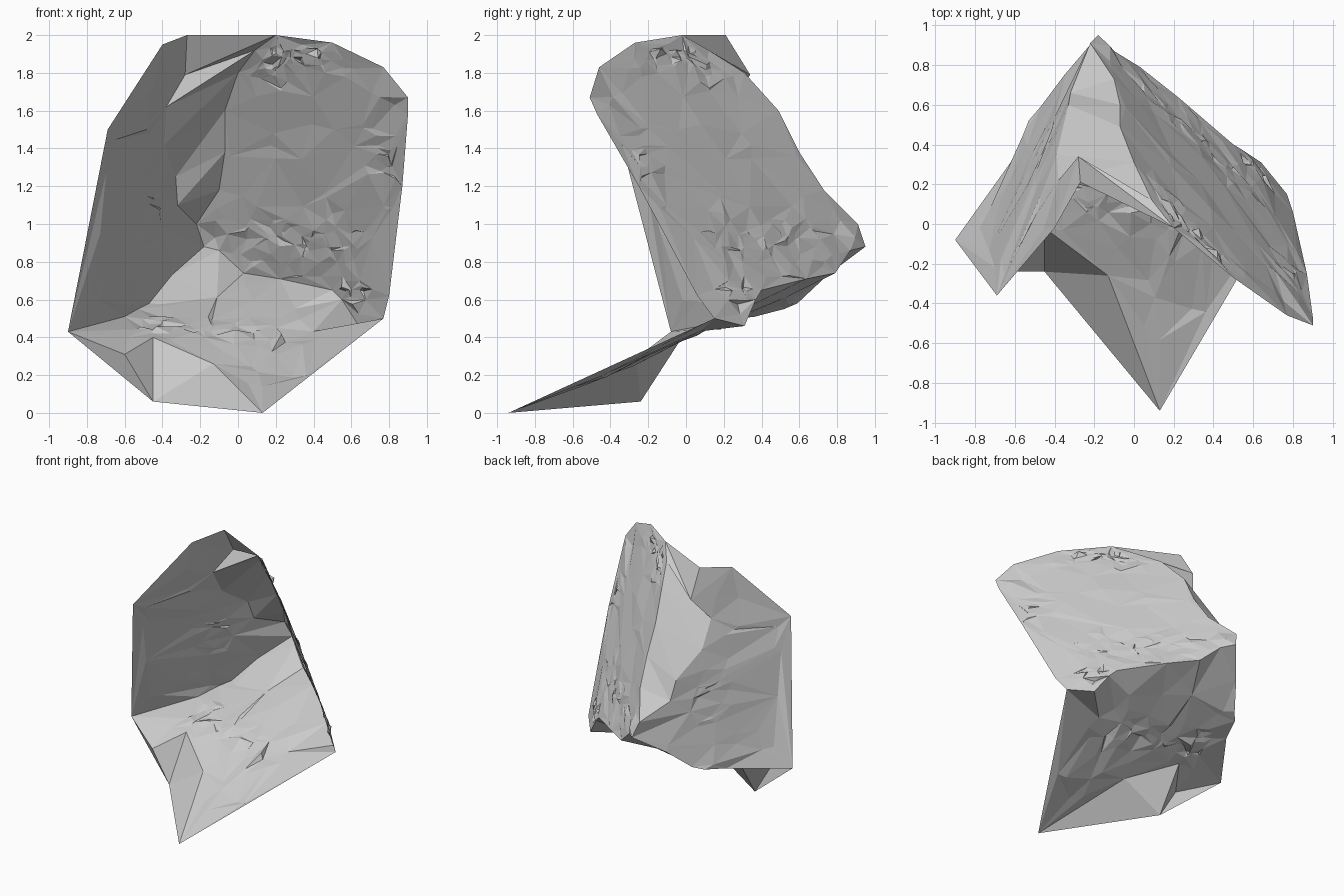
import bpy, random
from mathutils import Vector
from mathutils.geometry import delaunay_2d_cdt

if "Cube" in bpy.data.objects:
    bpy.data.objects.remove(bpy.data.objects["Cube"])

random.seed(4)


def make(name, verts, faces):
    me = bpy.data.meshes.new(name)
    me.from_pydata(verts, [], faces)
    me.validate()
    ob = bpy.data.objects.new(name, me)
    bpy.context.collection.objects.link(ob)
    return ob


def sheet(name, outline, axis, plane, clusters, extra=()):
    """Rough scanned sheet: outline filled with scattered points, depth along one axis."""
    u, v = [i for i in range(3) if i != axis]
    a, b, c = plane
    base = lambda p: a + b * p[0] + c * p[1]
    rim = [(Vector((p[u], p[v])), p[axis]) for p in outline]
    n = len(rim)
    pts = [r[0] for r in rim]
    lo = [min(p[i] for p in pts) for i in (0, 1)]
    hi = [max(p[i] for p in pts) for i in (0, 1)]
    scatter = [Vector([random.uniform(lo[i], hi[i]) for i in (0, 1)]) for _ in range(45)]
    for cx, cy, sx, sy, count in clusters:
        scatter += [Vector((random.gauss(cx, sx), random.gauss(cy, sy))) for _ in range(count)]

    def rim_gap(p):
        gaps = []
        for i in range(n):
            s, e = pts[i], pts[(i + 1) % n]
            t = max(0, min(1, (p - s).dot(e - s) / (e - s).length_squared))
            gaps.append((p - s.lerp(e, t)).length)
        return min(gaps)

    scatter = [p for p in scatter if rim_gap(p) > 0.03]
    res = delaunay_2d_cdt(pts + scatter, [(i, (i + 1) % n) for i in range(n)], [], 1, 1e-5)
    verts = []
    for p in res[0]:
        w = [1 / ((p - q).length_squared + 1e-9) for q, _ in rim]
        d = base(p) + sum(k * (dep - base(q)) for k, (q, dep) in zip(w, rim)) / sum(w)
        if rim_gap(p) > 0.02:
            d += random.gauss(0, 0.02 if random.random() < 0.1 else 0.006)
        co = [0, 0, 0]
        co[u], co[v], co[axis] = p[0], p[1], d
        verts.append(co)
    faces = [list(f) for f in res[2]]
    # loose triangles hanging off the outline
    for tri in extra:
        faces.append(list(range(len(verts), len(verts) + 3)))
        verts += [list(p) for p in tri]
    used = sorted({i for f in faces for i in f})
    remap = {o: i for i, o in enumerate(used)}
    return make(name, [verts[i] for i in used], [[remap[i] for i in f] for f in faces])


# shared corner points and seams
L, R, F = (-.9, -.08, .43), (.77, .15, .5), (.13, -.94, 0)
K, J = (-.18, .95, .88), (-.22, .91, 1.0)
left_seam = [L, (-.6, .34, .51), (-.53, .52, .55), (-.47, .59, .58), (-.35, .75, .73), K]
right_seam = [K, (-.1, .87, .86), (.03, .79, .74), (.22, .64, .71), (.5, .4, .65),
              (.55, .37, .6), (.64, .31, .46), R]
strip_right = [(.2, -.02, 2), (.09, .12, 1.92), (0, .31, 1.8), (-.07, .49, 1.6),
               (-.07, .6, 1.38), (-.1, .73, 1.18), J]
strip_left = [(-.27, .21, 2), (-.28, .34, 1.79), (-.38, .22, 1.62), (-.39, .35, 1.42),
              (-.33, .6, 1.25), (-.32, .66, 1.1), J]

# left wall
sheet("left_wall", left_seam + strip_left[::-1] + [(-.4, -.02, 1.95), (-.69, -.36, 1.5)],
      1, (2.06, 2.06, -.666), [(-.5, 1.1, .08, .2, 25)])

# right wall, with busier relief along the top and bottom
sheet("right_wall", right_seam + [(.8, .06, .62), (.87, -.25, 1.2), (.9, -.47, 1.58),
      (.9, -.51, 1.67), (.77, -.46, 1.83), (.5, -.27, 1.96)] + strip_right,
      1, (1.07, -.9, -.456), [(.3, 1.85, .16, .06, 80), (.3, .92, .25, .1, 90),
                              (.75, 1.4, .06, .12, 20), (.6, .65, .06, .05, 20)])

# facets bridging the two walls in the corner
k = len(strip_left)
faces = [f for i in range(k - 1) for f in ((i, i + k, i + 1), (i + 1, i + k, i + k + 1))
         if not (i == k - 2 and f[0] == i + 1)]
make("corner_strip", strip_left + strip_right, faces)

# floor with a torn front left corner that drops below the sheet
A, B, C, H = (-.13, -.26, .26), (-.45, -.02, .4), (-.6, -.24, .31), (-.45, -.24, .06)
sheet("floor", left_seam + right_seam[1:] + [F, A, B, C],
      2, (.434, -.02, .462), [(-.1, .1, .2, .15, 40), (-.4, .2, .08, .1, 20), (.08, -.4, .05, .15, 6)],
      [(H, F, A), (H, A, B), (H, B, C), (H, C, L)])
